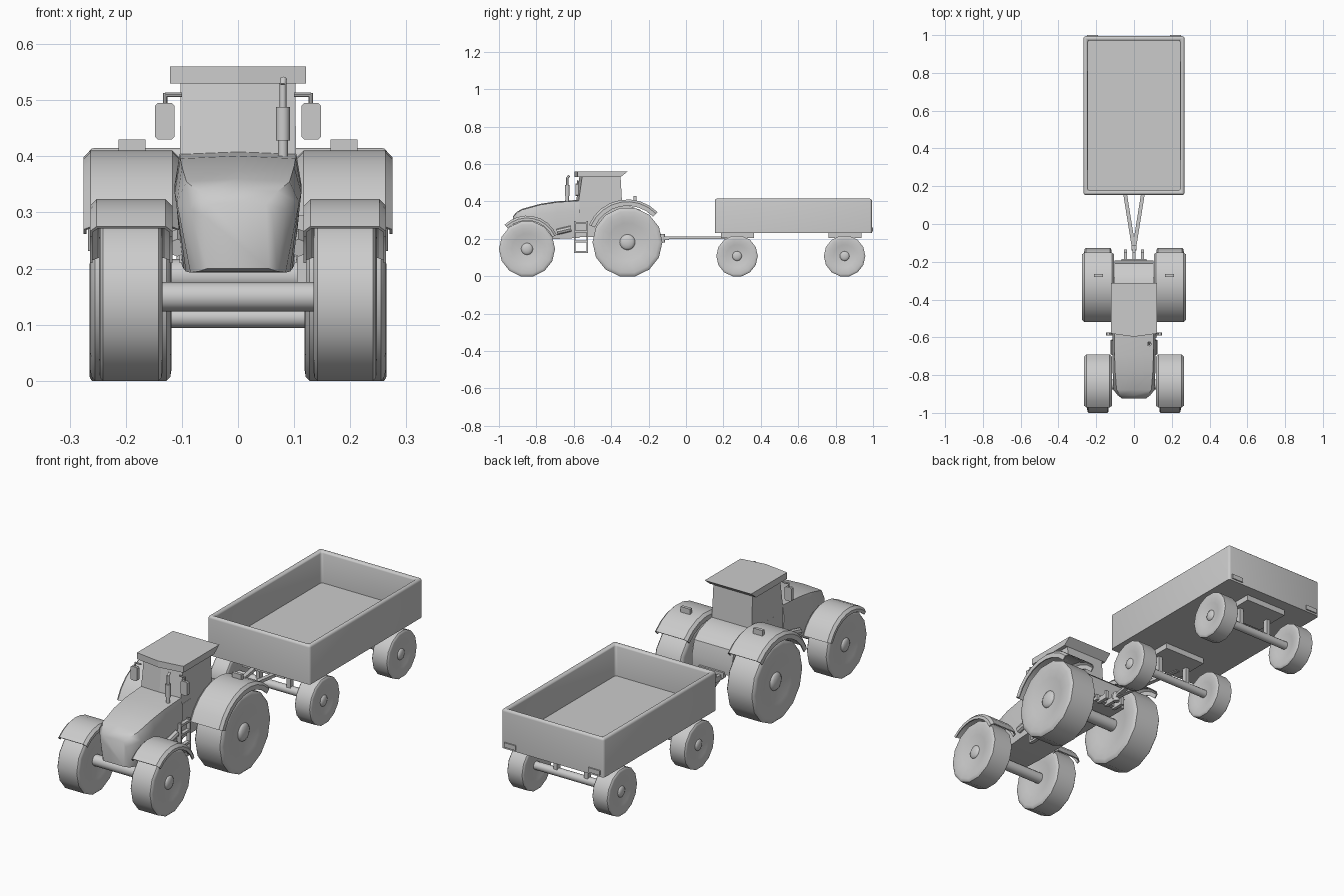
import bpy, bmesh, math
from mathutils import Vector

cube = bpy.data.objects.get("Cube")
if cube:
    bpy.data.objects.remove(cube, do_unlink=True)

grey = bpy.data.materials.new("plain_grey")
grey.use_nodes = True
grey.diffuse_color = (0.6, 0.6, 0.6, 1)
grey.node_tree.nodes["Principled BSDF"].inputs["Base Color"].default_value = (0.6, 0.6, 0.6, 1)


def finish(name, bm, smooth=35):
    bmesh.ops.recalc_face_normals(bm, faces=bm.faces)
    mesh = bpy.data.meshes.new(name)
    bm.to_mesh(mesh)
    bm.free()
    mesh.materials.append(grey)
    ob = bpy.data.objects.new(name, mesh)
    bpy.context.collection.objects.link(ob)
    if smooth:
        bpy.ops.object.select_all(action='DESELECT')
        ob.select_set(True)
        bpy.context.view_layer.objects.active = ob
        bpy.ops.object.shade_smooth_by_angle(angle=math.radians(smooth))
    return ob


def loft(name, rings, smooth=35):
    """Skin a list of equal-length rings and cap both ends."""
    bm = bmesh.new()
    vs = [[bm.verts.new(p) for p in ring] for ring in rings]
    n = len(vs[0])
    for a, b in zip(vs, vs[1:]):
        for i in range(n):
            j = (i + 1) % n
            bm.faces.new((a[i], a[j], b[j], b[i]))
    bm.faces.new(vs[0])
    bm.faces.new(vs[-1])
    return finish(name, bm, smooth)


def box(name, x, y, z):
    bm = bmesh.new()
    bmesh.ops.create_cube(bm, size=1)
    for v in bm.verts:
        v.co = [(r[0] + r[1]) / 2 + c * (r[1] - r[0]) for r, c in zip((x, y, z), v.co)]
    return finish(name, bm, 0)


def rod(name, a, b, r, sides=12):
    a, b = Vector(a), Vector(b)
    q = (b - a).to_track_quat('Z', 'Y')
    angles = [2 * math.pi * i / sides for i in range(sides)]
    loft(name, [[c + q @ Vector((r * math.cos(t), r * math.sin(t), 0)) for t in angles] for c in (a, b)])


def wheel(name, x, y, w, r, hub):
    """Lathed tyre with dished sides, plus a domed hub cap on the outer face."""
    half = [(.76, .02), (.78, .3), (.92, .55), (1, .74), (1, .89), (.97, .96), (.88, 1)]
    prof = half + [(-u, v) for u, v in reversed(half)]
    n = 14
    lift = r * math.cos(math.pi / n)
    angles = [2 * math.pi * (i + .5) / n for i in range(n)]
    loft(name, [[(x + u * w, y + v * r * math.sin(t), lift + v * r * math.cos(t)) for t in angles]
                for u, v in prof], smooth=40)
    bm = bmesh.new()
    bmesh.ops.create_uvsphere(bm, u_segments=14, v_segments=8, radius=hub)
    for v in bm.verts:
        v.co = (x + math.copysign(w * .76, x) + v.co.x * .4, y + v.co.y, lift + v.co.z)
    finish(name + "_hub", bm, 50)


def fender(name, s, x0, x1, y, z, r, drop, a0, a1, steps=9):
    """Arched mudguard: a thin rounded section swept around the wheel centre."""
    b, t = .012, .005
    sec = [(x0, r - drop), (x0, r - b), (x0 + b, r), (x1 - b, r), (x1, r - b), (x1, r - drop),
           (x1 - t, r - drop), (x1 - t, r - b - t / 2), (x1 - b - t / 2, r - t),
           (x0 + b + t / 2, r - t), (x0 + t, r - b - t / 2), (x0 + t, r - drop)]
    rings = []
    for i in range(steps):
        a = math.radians(a0 + (a1 - a0) * i / (steps - 1))
        rings.append([(s * u, y + v * math.sin(a), z + v * math.cos(a)) for u, v in sec])
    loft(name, rings)


def mirror_plate(name, s):
    """Upright plate with clipped corners."""
    x0, x1, z0, z1, c = .113, .148, .43, .495, .005
    pts = [(x0 + c, z0), (x1 - c, z0), (x1, z0 + c), (x1, z1 - c),
           (x1 - c, z1), (x0 + c, z1), (x0, z1 - c), (x0, z0 + c)]
    loft(name, [[(s * x, y, z) for x, z in pts] for y in (-.59, -.574)], smooth=0)


# Wheels, fenders, lamps and mirrors on both sides
for s, side in ((1, "left"), (-1, "right")):
    wheel(side + "_front_wheel", s * .191, -.85, .0565, .15, .032)
    wheel(side + "_rear_wheel", s * .191, -.313, .0725, .187, .042)
    fender(side + "_front_fender", s, .117, .264, -.85, .15, .174, .026, -44, 66)
    fender(side + "_rear_fender", s, .105, .275, -.313, .187, .224, .034, -67, 46)
    box(side + "_fender_lamp", sorted((s * .165, s * .213)), (-.28, -.265), (.4, .43))
    mirror_plate(side + "_mirror", s)
    rod(side + "_mirror_arm", (s * .1, -.578, .51), (s * .13, -.58, .51), .004, sides=8)
    rod(side + "_mirror_drop", (s * .13, -.58, .513), (s * .13, -.58, .49), .004, sides=8)
    rod(side + "_side_tank", (s * .108, -.69, .237), (s * .108, -.615, .255), .016, sides=8)
    for y, pos in ((.273, "fore"), (.848, "aft")):
        wheel(f"{side}_trailer_{pos}_wheel", s * .222, y, .043, .111, .026)
        box(f"{side}_trailer_{pos}_post", sorted((s * .07, s * .09)), (y - .012, y + .012), (.11, .21))
    box(side + "_trailer_lamp", sorted((s * .19, s * .25)), (.99, 1), (.24, .262))
    # Flat tow bar converging on the hitch
    loft(side + "_tow_bar", [[(s * x - .01, y, .2), (s * x + .01, y, .2), (s * x + .01, y, .214), (s * x - .01, y, .214)]
                             for x, y in ((.06, .24), (.004, -.11))], smooth=0)

# Axles
rod("front_axle", (-.15, -.85, .15), (.15, -.85, .15), .026)
rod("rear_axle", (-.14, -.313, .187), (.14, -.313, .187), .03)
for y, pos in ((.273, "fore"), (.848, "aft")):
    rod(f"trailer_{pos}_axle", (-.19, y, .113), (.19, y, .113), .019)
    box(f"trailer_{pos}_crossbeam", (-.11, .11), (y - .085, y + .09), (.204, .234))

# Hood: y, roof half width and height, shoulder half width and height, bottom half width and height
stations = [(-.925, .05, .315, .062, .295, .055, .2), (-.908, .07, .337, .085, .305, .07, .195),
            (-.878, .092, .355, .109, .318, .085, .193), (-.78, .1, .382, .113, .335, .093, .195),
            (-.69, .103, .396, .113, .342, .097, .2), (-.57, .104, .404, .113, .35, .1, .205)]
loft("hood", [[(-bw, y, bz), (-mw, y, mz), (-tw, y, tz), (0, y, tz + .005), (tw, y, tz), (mw, y, mz), (bw, y, bz)]
              for y, tw, tz, mw, mz, bw, bz in stations], smooth=48)

# Rear body: side outline extruded across
outline = [(-.6, .21), (-.6, .37), (-.34, .38), (-.3, .375), (-.245, .355), (-.21, .325), (-.193, .26), (-.195, .21)]
loft("rear_body", [[(x, y, z) for y, z in outline] for x in (-.104, .104)], smooth=30)


def cab_ring(w, front, mid, back, z):
    return [(-w, front, z), (0, mid, z), (w, front, z), (w, back, z), (-w, back, z)]


# Cab and roof with a slightly pointed front
loft("cab", [cab_ring(.104, -.58, -.592, -.34, .36), cab_ring(.102, -.555, -.57, -.35, .535)], smooth=0)
loft("roof", [cab_ring(.121, -.58, -.597, -.35, .53), cab_ring(.121, -.58, -.597, -.312, .56)], smooth=0)

# Exhaust
rod("exhaust_base", (.08, -.635, .39), (.08, -.635, .432), .009)
rod("exhaust_muffler", (.08, -.635, .428), (.08, -.635, .488), .0125)
rod("exhaust_pipe", (.08, -.635, .485), (.08, -.635, .528), .006)
rod("exhaust_tip", (.08, -.635, .526), (.081, -.624, .538), .006)

# Cab ladder on the left side
for y in (-.6, -.533):
    box("ladder_rail", (.105, .122), (y, y + .009), (.125, .295))
for z in (.125, .18, .235, .28):
    box("ladder_rung", (.105, .122), (-.6, -.525), (z, z + .01))

# Rear linkage and drawbar
box("linkage_bar", (-.065, .065), (-.205, -.185), (.195, .222))
for x in (-.045, 0, .045):
    box("linkage_arm", (x - .008, x + .008), (-.2, -.135), (.185, .21))
    box("linkage_hook", (x - .008, x + .008), (-.15, -.135), (.19, .225))
rod("hitch_pin", (0, -.125, .18), (0, -.125, .225), .014)
box("tow_eye", (-.012, .012), (-.14, -.09), (.195, .214))

# Open trailer tub with rounded rim
bm = bmesh.new()
bmesh.ops.create_cube(bm, size=1)
for v in bm.verts:
    v.co = (v.co.x * .534, .574 + v.co.y * .84, .323 + v.co.z * .184)
top = max(bm.faces, key=lambda f: f.calc_center_median().z)
bmesh.ops.inset_region(bm, faces=[top], thickness=.032)
inner = bmesh.ops.extrude_discrete_faces(bm, faces=[top])["faces"][0]
for v in inner.verts:
    v.co.z -= .15


def is_rounded(edge):
    d = edge.verts[1].co - edge.verts[0].co
    along_axis = max(map(abs, d)) > .99 * d.length
    return along_axis and (abs(d.z) > .1 or edge.verts[0].co.z > .4)


bmesh.ops.bevel(bm, geom=[e for e in bm.edges if is_rounded(e)], offset=.011, segments=3,
                affect='EDGES', profile=0.5)
finish("trailer_tub", bm, 50)
